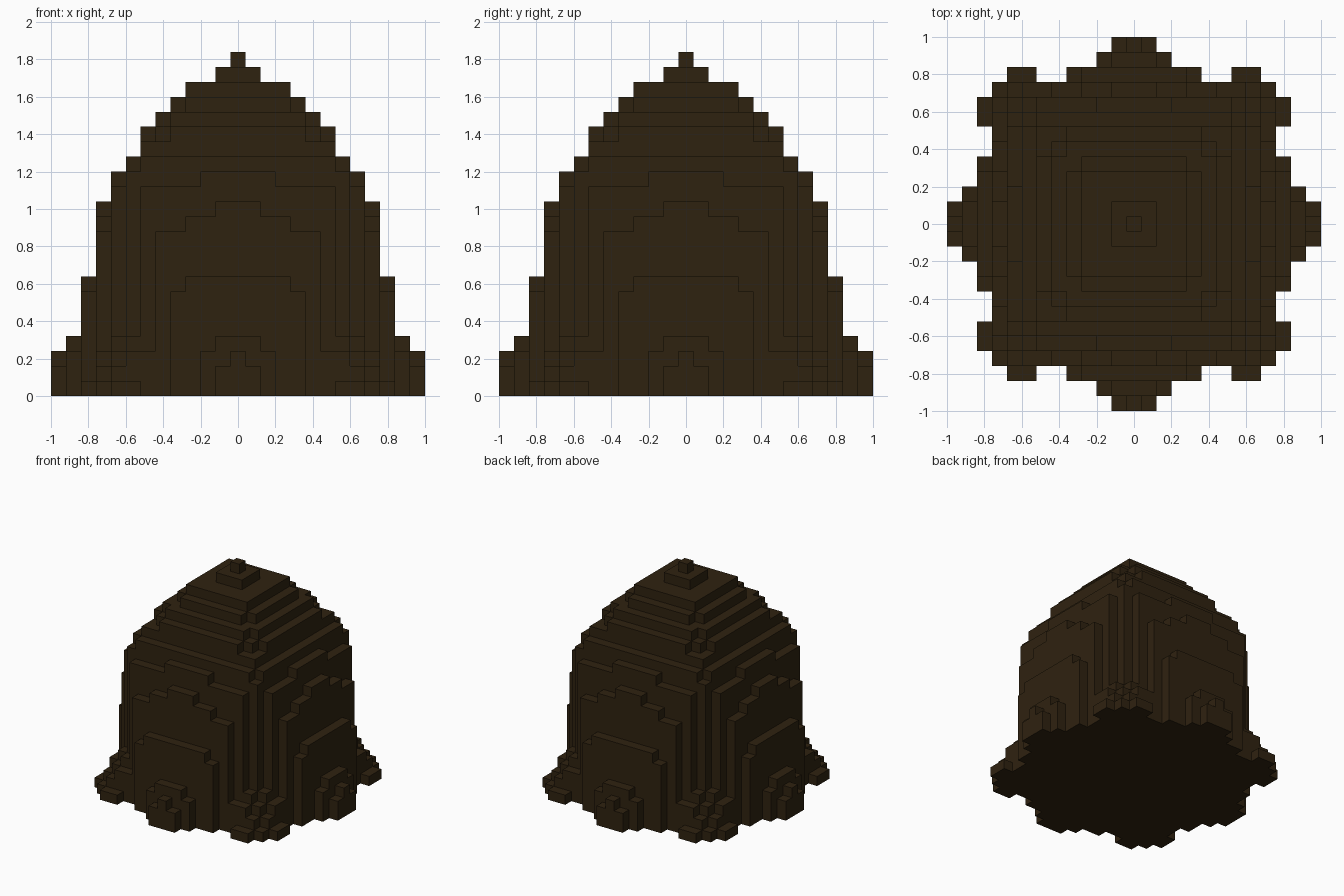
import bpy, bmesh

if "Cube" in bpy.data.objects:
    bpy.data.objects.remove(bpy.data.objects["Cube"])

CELL = 0.08
HALF = 12

# Terraces of the mound: ring -> (last cell along the side, height in cells)
RINGS = {
    0: [(0, 23)],
    1: [(1, 22)],
    2: [(2, 21)],
    3: [(3, 21)],
    4: [(3, 20), (4, 19)],
    5: [(4, 19), (5, 18)],
    6: [(4, 18), (6, 17)],
    7: [(6, 16), (7, 15)],
    8: [(2, 15), (6, 14), (7, 4), (8, 3)],
    9: [(1, 13), (3, 12), (5, 11), (7, 3), (8, 2), (9, 1)],
    10: [(3, 8), (4, 7), (6, 0), (8, 1)],
    11: [(1, 4), (2, 3)],
    12: [(0, 3), (1, 2)],
}


def height(i, j):
    """Column height, mirrored over both axes and both diagonals."""
    ring, along = max(abs(i), abs(j)), min(abs(i), abs(j))
    for last, h in RINGS.get(ring, []):
        if along <= last:
            return h
    return 0


def quad(bm, corners):
    bm.faces.new([bm.verts.new([c * CELL for c in p]) for p in corners])


# Stepped mound: only the exposed block faces
bm = bmesh.new()
cells = range(-HALF, HALF + 1)
for i in cells:
    for j in cells:
        h = height(i, j)
        if not h:
            continue
        x0, x1, y0, y1 = i - 0.5, i + 0.5, j - 0.5, j + 0.5
        quad(bm, [(x0, y0, h), (x1, y0, h), (x1, y1, h), (x0, y1, h)])
        quad(bm, [(x0, y1, 0), (x1, y1, 0), (x1, y0, 0), (x0, y0, 0)])
        sides = [
            (1, 0, (x1, y0), (x1, y1)),
            (-1, 0, (x0, y1), (x0, y0)),
            (0, 1, (x1, y1), (x0, y1)),
            (0, -1, (x0, y0), (x1, y0)),
        ]
        for di, dj, a, b in sides:
            for z in range(height(i + di, j + dj), h):
                quad(bm, [(*a, z), (*b, z), (*b, z + 1), (*a, z + 1)])
bmesh.ops.remove_doubles(bm, verts=bm.verts, dist=0.001)

mesh = bpy.data.meshes.new("stepped_mound")
bm.to_mesh(mesh)
bm.free()

# Single dark brown colour
brown = bpy.data.materials.new("dark_brown")
brown.diffuse_color = (0.028, 0.016, 0.005, 1)
brown.use_nodes = True
brown.node_tree.nodes["Principled BSDF"].inputs["Base Color"].default_value = brown.diffuse_color
mesh.materials.append(brown)

mound = bpy.data.objects.new("stepped_mound", mesh)
bpy.context.collection.objects.link(mound)
